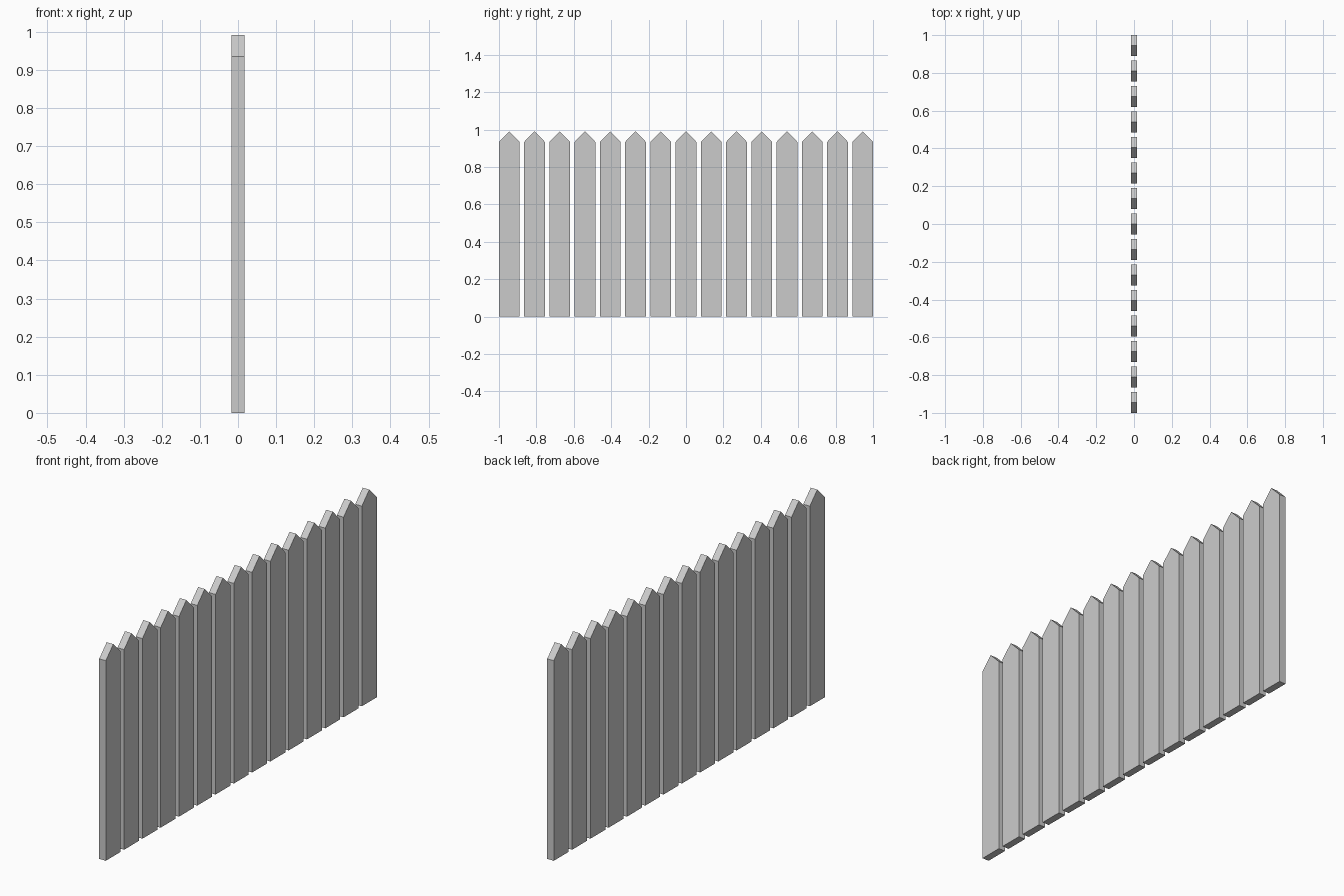
import bpy
import bmesh

if "Cube" in bpy.data.objects:
    bpy.data.objects.remove(bpy.data.objects["Cube"])

COUNT, PITCH = 15, 0.135
WIDTH, THICK = 0.11, 0.034
SHOULDER, PEAK = 0.935, 0.991

# Pointed board profile in the YZ plane, extruded along X
bm = bmesh.new()
h = WIDTH / 2
profile = [(-h, 0), (h, 0), (h, SHOULDER), (0, PEAK), (-h, SHOULDER)]
face = bm.faces.new([bm.verts.new((-THICK / 2, y, z)) for y, z in profile])
ext = bmesh.ops.extrude_face_region(bm, geom=[face])
bmesh.ops.translate(bm, vec=(THICK, 0, 0),
                    verts=[v for v in ext["geom"] if isinstance(v, bmesh.types.BMVert)])
bmesh.ops.recalc_face_normals(bm, faces=bm.faces)
mesh = bpy.data.meshes.new("picket")
bm.to_mesh(mesh)
bm.free()

# Row of identical pickets sharing one mesh
for i in range(COUNT):
    picket = bpy.data.objects.new(f"picket_{i + 1:02d}", mesh)
    picket.location.y = (i - (COUNT - 1) / 2) * PITCH
    bpy.context.collection.objects.link(picket)
